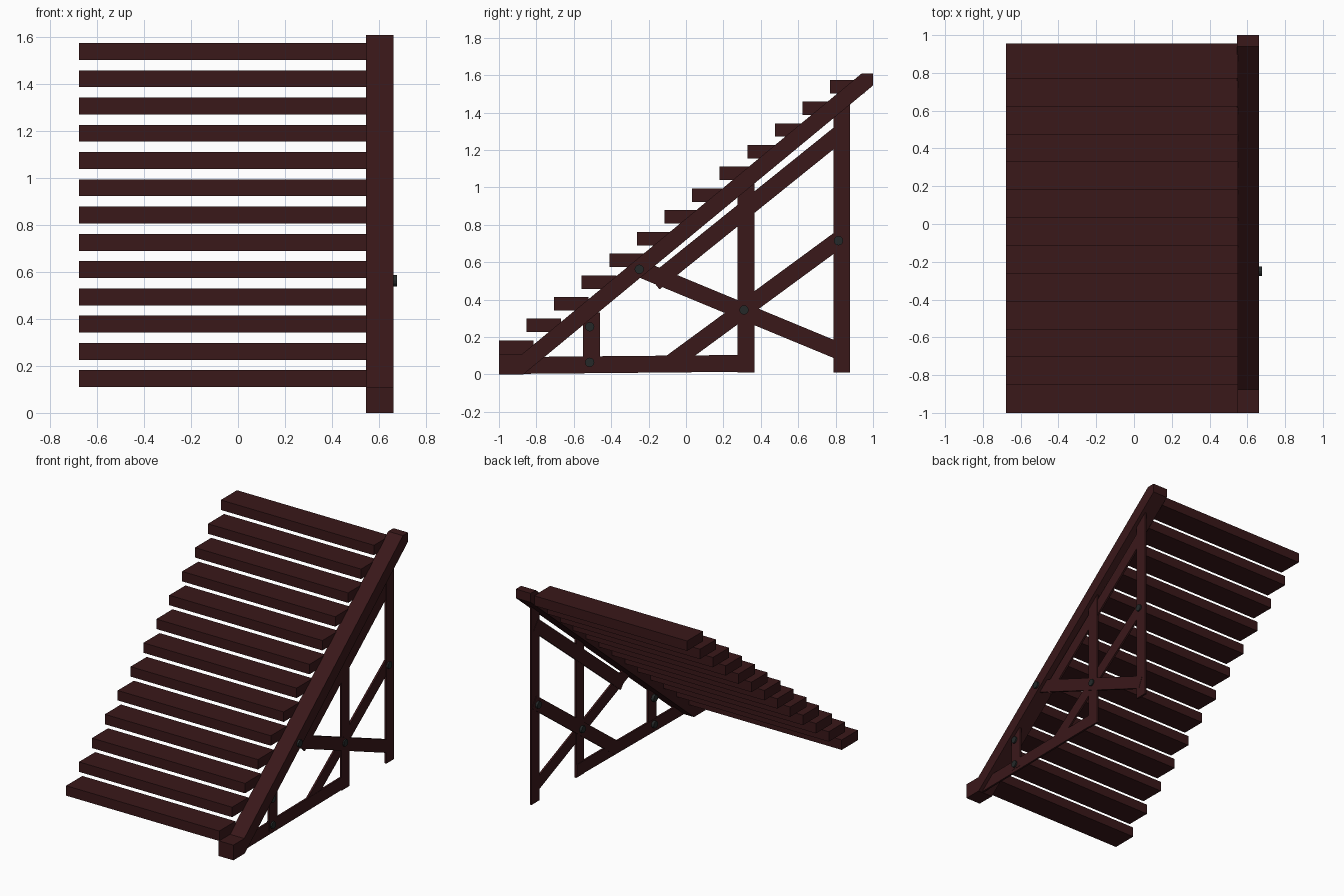
import bpy, bmesh, math
from mathutils import Matrix

if "Cube" in bpy.data.objects:
    bpy.data.objects.remove(bpy.data.objects["Cube"])


def material(name, rgb):
    m = bpy.data.materials.new(name)
    m.diffuse_color = (*rgb, 1)
    m.use_nodes = True
    m.node_tree.nodes["Principled BSDF"].inputs["Base Color"].default_value = m.diffuse_color
    return m


WOOD = material("dark_red_wood", (0.042, 0.009, 0.010))
METAL = material("dark_metal", (0.018, 0.022, 0.022))


def finish(bm, name, mat):
    bmesh.ops.recalc_face_normals(bm, faces=bm.faces)
    me = bpy.data.meshes.new(name)
    bm.to_mesh(me)
    bm.free()
    ob = bpy.data.objects.new(name, me)
    bpy.context.collection.objects.link(ob)
    me.materials.append(mat)
    return ob


def prism(name, profile, x0, x1):
    """Extrude a (y, z) outline from x0 to x1."""
    bm = bmesh.new()
    face = bm.faces.new([bm.verts.new((x0, y, z)) for y, z in profile])
    ext = bmesh.ops.extrude_face_region(bm, geom=[face])
    verts = [v for v in ext["geom"] if isinstance(v, bmesh.types.BMVert)]
    bmesh.ops.translate(bm, verts=verts, vec=(x1 - x0, 0, 0))
    return finish(bm, name, WOOD)


def plank(name, a, b, width=0.09, x=0.63, thick=0.014):
    """Thin board between two (y, z) points."""
    dy, dz = b[0] - a[0], b[1] - a[1]
    length = math.hypot(dy, dz)
    ny, nz = -dz / length * width / 2, dy / length * width / 2
    outline = [(a[0] - ny, a[1] - nz), (b[0] - ny, b[1] - nz),
               (b[0] + ny, b[1] + nz), (a[0] + ny, a[1] + nz)]
    return prism(name, outline, x - thick / 2, x + thick / 2)


def bolt(name, y, z, x0, x1, r=0.025):
    bm = bmesh.new()
    m = Matrix.Translation(((x0 + x1) / 2, y, z)) @ Matrix.Rotation(math.pi / 2, 4, 'Y')
    bmesh.ops.create_cone(bm, cap_ends=True, segments=12, radius1=r, radius2=r,
                          depth=x1 - x0, matrix=m)
    return finish(bm, name, METAL)


# Treads
for i in range(13):
    y, z = -1 + i * 0.1475, 0.11 + i * 0.1161
    prism(f"tread_{i + 1}", [(y, z), (y + 0.185, z), (y + 0.185, z + 0.072), (y, z + 0.072)],
          -0.677, 0.55)

# Sloping side beam with flat foot and flat top
prism("side_beam", [(-1, 0), (-0.87, 0), (1, 1.545), (1, 1.61), (0.94, 1.61),
                    (-0.875, 0.11), (-1, 0.11)], 0.545, 0.663)

# Upright posts
plank("back_post", (0.833, 0.01), (0.833, 1.45))
plank("middle_post", (0.32, 0.01), (0.32, 1.02))
plank("short_post", (-0.505, 0.03), (-0.505, 0.33))

# Base rail and braces
plank("base_rail", (-0.92, 0.048), (0.363, 0.06), x=0.628)
plank("upper_brace", (-0.17, 0.49), (0.83, 1.295), x=0.628)
plank("falling_brace", (-0.27, 0.575), (0.83, 0.12), x=0.632)
plank("rising_brace", (-0.09, 0.055), (0.85, 0.745), x=0.626)

# Bolts
for i, (y, z) in enumerate([(-0.515, 0.255), (-0.515, 0.065), (0.31, 0.345), (0.815, 0.715)]):
    bolt(f"bolt_{i + 1}", y, z, 0.602, 0.648)
bolt("beam_bolt", -0.25, 0.563, 0.60, 0.677)
